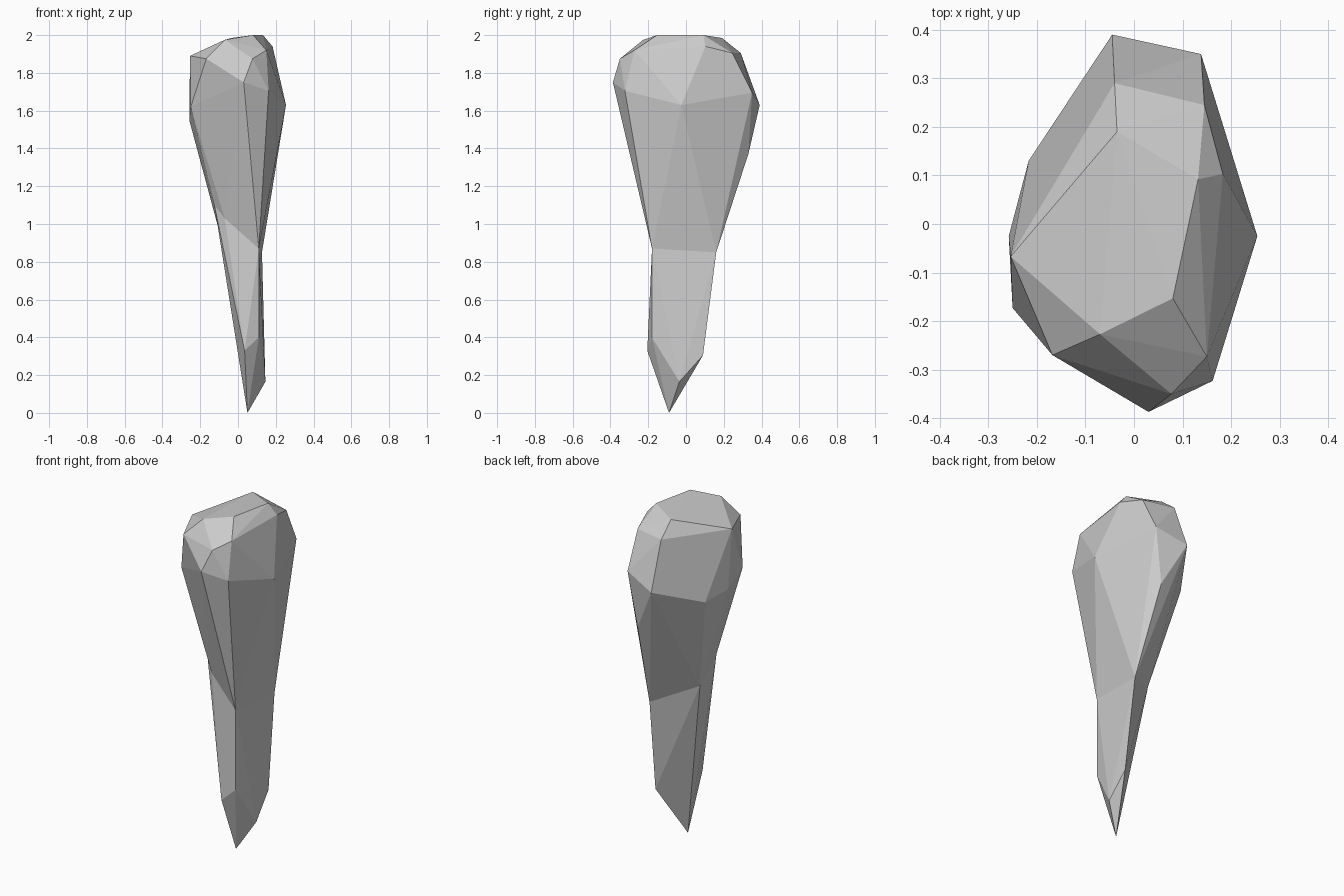
import bpy
import bmesh
import math
from mathutils import Vector

default_cube = bpy.data.objects.get("Cube")
if default_cube:
    bpy.data.objects.remove(default_cube, do_unlink=True)


def make_material(name, color):
    material = bpy.data.materials.new(name)
    material.use_nodes = True
    material.diffuse_color = color
    for node in material.node_tree.nodes:
        if node.type == 'BSDF_PRINCIPLED':
            node.inputs["Base Color"].default_value = color
    return material


# Corner points of the chiselled stone, from the top down
crown = [(.08, -.153, 2), (.132, .092, 2), (-.035, .19, 1.985),
         (-.07, -.227, 1.975), (.183, .103, 1.94), (.15, -.273, 1.92)]
shoulder = [(-.04, .29, 1.905), (.145, .245, 1.905), (-.254, -.067, 1.89),
            (-.168, -.27, 1.875), (.077, -.35, 1.875)]
belly = [(.03, -.387, 1.75), (.162, -.323, 1.705), (.254, -.025, 1.63),
         (.138, .35, 1.695), (-.045, .39, 1.63), (-.217, .13, 1.52),
         (-.258, -.025, 1.55), (-.25, -.173, 1.62), (.086, .33, 1.37)]
waist = [(.127, .16, .85), (-.095, .005, .945), (-.125, -.107, 1.1),
         (-.07, -.145, 1.03), (.11, -.18, .87)]
point = [(.137, .09, .305), (.035, -.205, .33), (.11, -.18, .4),
         (.145, -.035, .165), (.05, -.09, 0)]


def add_hull(bm, corners):
    """Wrap the corners in a convex block and open its side at the waist."""
    verts = [bm.verts.new(co) for co in corners]
    hull = bmesh.ops.convex_hull(bm, input=verts, use_existing_faces=False)
    loose = {v for v in hull["geom_interior"] if isinstance(v, bmesh.types.BMVert)}
    bmesh.ops.delete(bm, geom=list(loose), context='VERTS')
    rim = [Vector(co) for co in waist]

    def on_rim(vert):
        return any((vert.co - co).length < .001 for co in rim)

    caps = [f for f in bm.faces if all(on_rim(v) for v in f.verts)]
    bmesh.ops.delete(bm, geom=caps, context='FACES')


# Heavy head and tapering shaft, joined along the waist
bm = bmesh.new()
add_hull(bm, crown + shoulder + belly + waist)
add_hull(bm, waist + point)
bmesh.ops.remove_doubles(bm, verts=bm.verts[:], dist=.001)
bmesh.ops.holes_fill(bm, edges=[e for e in bm.edges if e.is_boundary], sides=0)
bmesh.ops.dissolve_limit(bm, angle_limit=math.radians(1.5),
                         verts=bm.verts[:], edges=bm.edges[:])
bmesh.ops.recalc_face_normals(bm, faces=bm.faces[:])
for face in bm.faces:
    face.smooth = False

mesh = bpy.data.meshes.new("stone_shard")
bm.to_mesh(mesh)
bm.free()
mesh.materials.append(make_material("stone_grey", (.6, .6, .6, 1)))
shard = bpy.data.objects.new("stone_shard", mesh)
bpy.context.collection.objects.link(shard)
